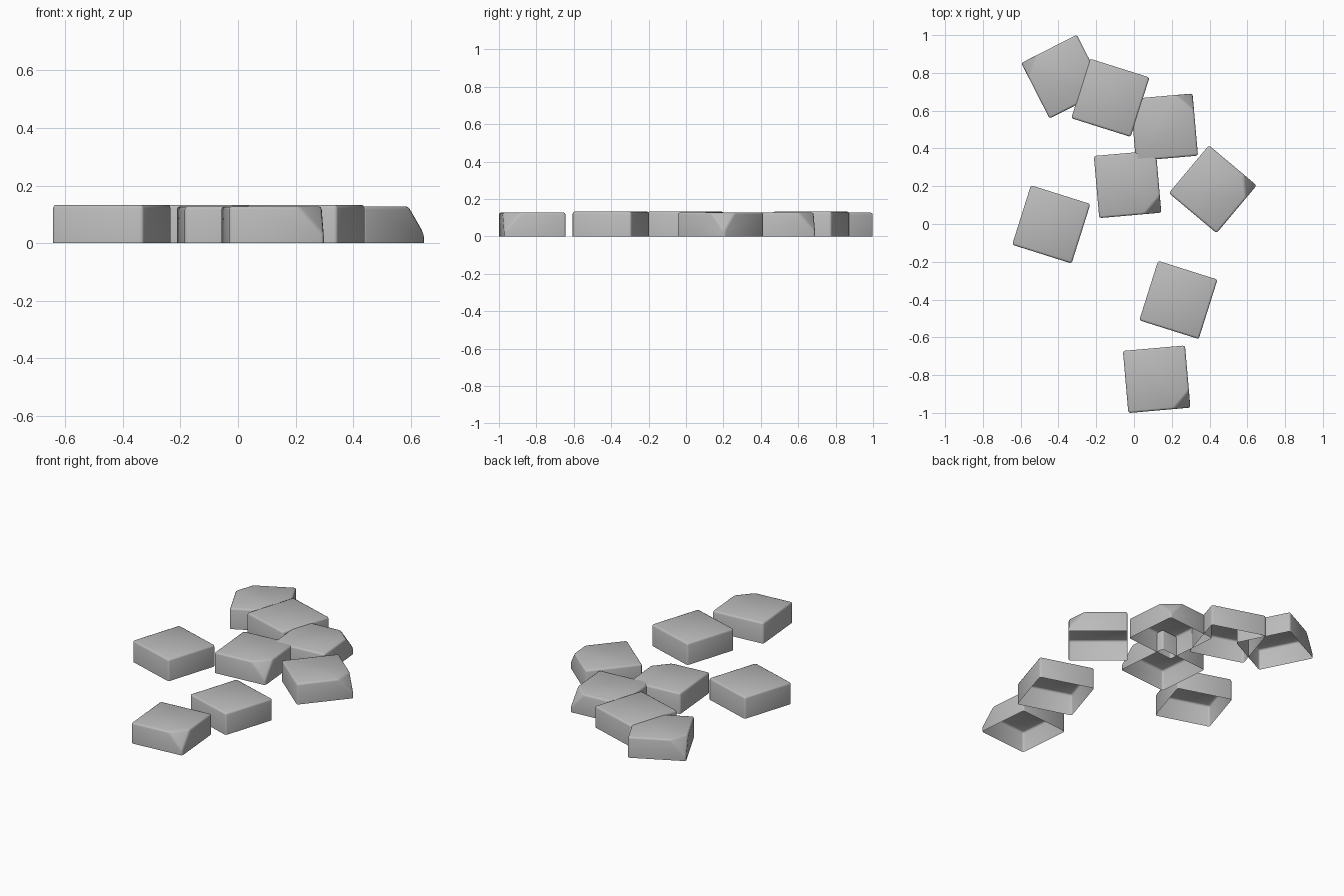
import bpy, bmesh, math
from mathutils import Vector

cube = bpy.data.objects.get("Cube")
if cube:
    bpy.data.objects.remove(cube)

stone_mat = bpy.data.materials.new("stone_grey")
stone_mat.use_nodes = True
grey = (0.5, 0.5, 0.5, 1)
stone_mat.diffuse_color = grey
stone_mat.node_tree.nodes["Principled BSDF"].inputs["Base Color"].default_value = grey

HALF = 0.165      # half the side of a slab
CHIP = 0.09       # length of the broken corner along the top edges


def slab_mesh(name, height, chipped):
    """Square slab with open underside, softened edges and optional broken corner."""
    bm = bmesh.new()
    bmesh.ops.create_cube(bm, size=1)
    for v in bm.verts:
        v.co = Vector((v.co.x * 2 * HALF, v.co.y * 2 * HALF, (v.co.z + 0.5) * height))
    underside = [f for f in bm.faces if f.normal.z < -0.5]
    bmesh.ops.delete(bm, geom=underside, context='FACES_ONLY')

    # Broken corner
    if chipped:
        a = Vector((HALF - CHIP, -HALF, height))
        b = Vector((HALF, CHIP - HALF, height))
        c = Vector((HALF, -HALF, 0.027))
        normal = (b - a).cross(c - a).normalized()
        if normal.z < 0:
            normal.negate()
        cut = bmesh.ops.bisect_plane(bm, geom=bm.verts[:] + bm.edges[:] + bm.faces[:],
                                     plane_co=a, plane_no=normal, clear_outer=True)
        rim = [e for e in cut["geom_cut"] if isinstance(e, bmesh.types.BMEdge)]
        bmesh.ops.contextual_create(bm, geom=rim)
        bmesh.ops.recalc_face_normals(bm, faces=bm.faces[:])

    # Softened edges
    edges = [e for e in bm.edges if len(e.link_faces) == 2]
    bmesh.ops.bevel(bm, geom=edges, offset=0.011, segments=2, profile=0.5,
                    affect='EDGES', clamp_overlap=True)
    for f in bm.faces:
        f.smooth = True
    mesh = bpy.data.meshes.new(name)
    bm.to_mesh(mesh)
    bm.free()
    mesh.materials.append(stone_mat)
    return mesh


whole = slab_mesh("whole_slab", 0.133, False)
chipped = slab_mesh("chipped_slab", 0.128, True)

# Name, mesh, centre and turn of each stepping stone
stones = [
    ("back_stone", chipped, -0.375, 0.78, 207),
    ("second_stone", whole, -0.125, 0.668, -17.5),
    ("third_stone", chipped, 0.16, 0.512, 95),
    ("middle_stone", chipped, -0.034, 0.21, 5),
    ("left_stone", chipped, 0.417, 0.184, 50),
    ("right_stone", whole, -0.438, -0.002, -17.5),
    ("near_stone", whole, 0.235, -0.402, -17.5),
    ("front_stone", chipped, 0.12, -0.822, 5),
]
for name, mesh, x, y, turn in stones:
    stone = bpy.data.objects.new(name, mesh)
    stone.location = (x, y, 0)
    stone.rotation_euler.z = math.radians(turn)
    bpy.context.collection.objects.link(stone)
